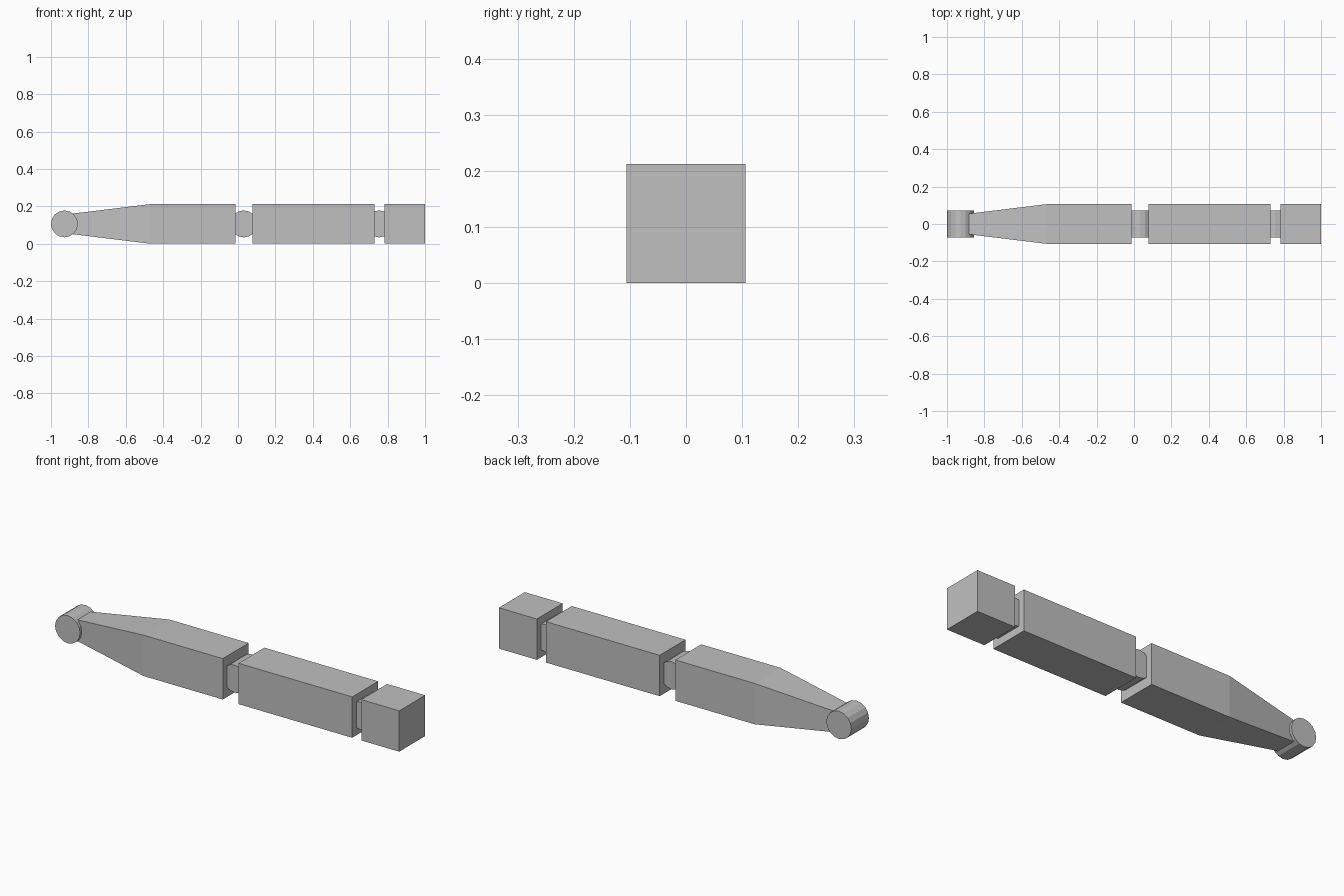
import bpy
import bmesh
import math
from mathutils import Matrix

cube = bpy.data.objects.get("Cube")
if cube:
    bpy.data.objects.remove(cube, do_unlink=True)

HALF = 0.106       # half thickness of the limb blocks
JOINT_R = 0.072    # joint radius and half length

grey = bpy.data.materials.new("plain grey")
grey.use_nodes = True
colour = (0.53, 0.53, 0.53, 1)
grey.diffuse_color = colour
grey.node_tree.nodes["Principled BSDF"].inputs["Base Color"].default_value = colour


def finish(name, bm):
    bmesh.ops.recalc_face_normals(bm, faces=bm.faces)
    mesh = bpy.data.meshes.new(name)
    bm.to_mesh(mesh)
    bm.free()
    mesh.materials.append(grey)
    obj = bpy.data.objects.new(name, mesh)
    obj.location.z = HALF
    bpy.context.collection.objects.link(obj)


def limb(name, sections):
    """Square cross-sections (x, half width) joined along the x axis."""
    bm = bmesh.new()
    rings = [[bm.verts.new((x, sy * h, sz * h))
              for sy, sz in ((-1, -1), (1, -1), (1, 1), (-1, 1))]
             for x, h in sections]
    for a, b in zip(rings, rings[1:]):
        for i in range(4):
            j = (i + 1) % 4
            bm.faces.new((a[i], a[j], b[j], b[i]))
    bm.faces.new(rings[0])
    bm.faces.new(rings[-1])
    finish(name, bm)


def joint(name, x):
    """Faceted pin lying along the y axis."""
    bm = bmesh.new()
    bmesh.ops.create_cone(
        bm, cap_ends=True, segments=16, radius1=JOINT_R, radius2=JOINT_R,
        depth=2 * JOINT_R,
        matrix=Matrix.Translation((x, 0, 0)) @ Matrix.Rotation(math.pi / 2, 4, 'X'))
    finish(name, bm)


# Limb segments
limb("upper_arm", [(-0.885, 0.055), (-0.468, HALF), (-0.013, HALF)])
limb("forearm", [(0.077, HALF), (0.73, HALF)])
limb("hand", [(0.782, HALF), (1.0, HALF)])

# Pivot joints
for joint_name, joint_x in (("shoulder_joint", -0.928),
                            ("elbow_joint", 0.031),
                            ("wrist_joint", 0.755)):
    joint(joint_name, joint_x)
